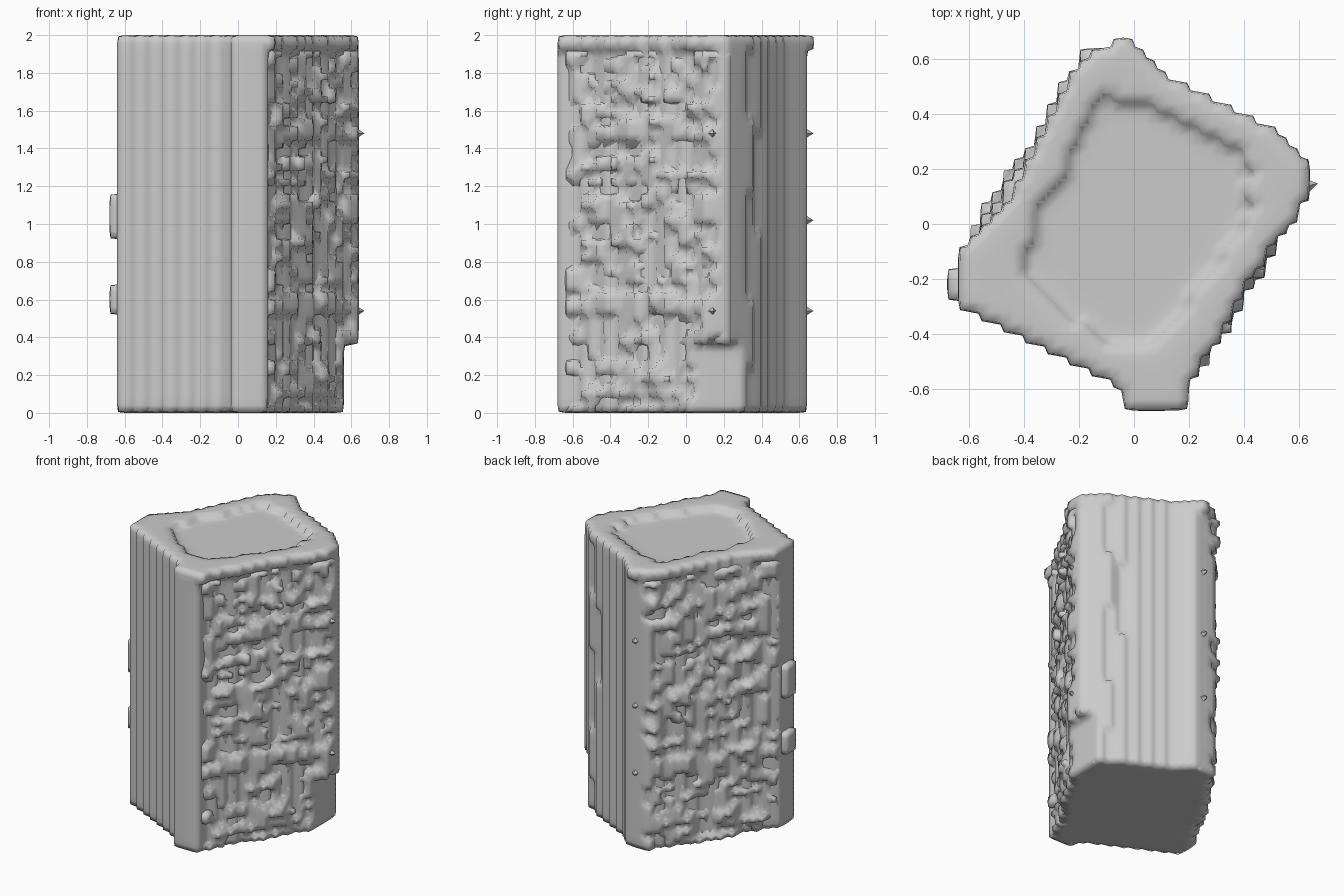
import bpy, bmesh, math
from mathutils import Vector, noise

if "Cube" in bpy.data.objects:
    bpy.data.objects.remove(bpy.data.objects["Cube"], do_unlink=True)

CELL = 0.04
TURN = math.radians(32)
FLOORS = (0.54, 1.02, 1.48)
OUTLINE = [(-.64, -.3), (-.64, -.12), (-.5, .03), (-.41, .17), (-.33, .34), (-.2, .59), (-.1, .64),
           (-.06, .69), (-.02, .67), (.04, .6), (.2, .49), (.43, .39), (.6, .27), (.64, .2),
           (.62, .07), (.54, -.03), (.39, -.26), (.33, -.38), (.2, -.58), (.2, -.69), (-.01, -.69),
           (-.05, -.6), (-.2, -.53), (-.45, -.4), (-.6, -.32)]
INNER = [(-.1, .46), (.03, .45), (.4, .25), (.42, .03), (.28, -.16), (.16, -.33), (.05, -.46),
         (-.15, -.4), (-.3, -.28), (-.42, -.18), (-.35, -.05), (-.36, .06), (-.27, .16), (-.18, .36)]

grey = bpy.data.materials.new("concrete grey")
grey.use_nodes = True
grey.diffuse_color = (0.6, 0.6, 0.6, 1)
grey.node_tree.nodes["Principled BSDF"].inputs["Base Color"].default_value = (0.6, 0.6, 0.6, 1)


def inside(poly, x, y):
    hit = False
    for (ax, ay), (bx, by) in zip(poly, poly[1:] + poly[:1]):
        if (ay > y) != (by > y) and x < ax + (y - ay) * (bx - ax) / (by - ay):
            hit = not hit
    return hit


def turned(x, y):
    """Plan position along the tower's own two axes."""
    c, s = math.cos(TURN), math.sin(TURN)
    return c * x - s * y, s * x + c * y


def rough(a, b, c):
    return noise.noise(Vector((a, b, c)))


def block_part(name, plan, test, smoothing=2):
    """Stack cells where plan(x, y) and test(x, y, z) hold, then soften the skin."""
    cells = set()
    for i in range(-18, 18):
        for j in range(-18, 18):
            x, y = (i + .5) * CELL, (j + .5) * CELL
            if plan(x, y):
                cells.update((i, j, k) for k in range(50) if test(x, y, (k + .5) * CELL))
    bm = bmesh.new()
    verts = {}

    def corner(p):
        if p not in verts:
            verts[p] = bm.verts.new([n * CELL for n in p])
        return verts[p]

    for cell in sorted(cells):
        for axis in range(3):
            for side in (0, 1):
                near = list(cell)
                near[axis] += 2 * side - 1
                if tuple(near) in cells:
                    continue
                ring = []
                for da, db in ((0, 0), (1, 0), (1, 1), (0, 1)):
                    p = list(cell)
                    p[axis] += side
                    p[(axis + 1) % 3] += da
                    p[(axis + 2) % 3] += db
                    ring.append(corner(tuple(p)))
                bm.faces.new(ring if side else ring[::-1])
    mesh = bpy.data.meshes.new(name)
    bm.to_mesh(mesh)
    bm.free()
    mesh.materials.append(grey)
    mesh.shade_smooth()
    obj = bpy.data.objects.new(name, mesh)
    bpy.context.collection.objects.link(obj)
    soften = obj.modifiers.new("soften", 'SMOOTH')
    soften.factor = 0.5
    soften.iterations = smoothing


def footprint(x, y):
    return inside(OUTLINE, x, y)


# Tower body: rim around a shallow sunken roof, corner piers, set-back broad facades
def body(x, y, z):
    u, v = turned(x, y)
    if z > 1.96:
        jag = .03 * rough(x * 15, y * 15, 4)
        return not inside(INNER, x + jag, y - jag)
    if z > 1.92:
        return True
    if (x > .56 and z < .36) or y > .64:
        return False
    pier = (y < -.56 and x < .17) or (x < -.52 and y < -.12)
    seam = .02 * rough(u * 10, z * 1.5, 3)
    return (pier or abs(u) < .445) and v < .55 + seam


block_part("tower_body", footprint, body, smoothing=3)


# Balcony fronts and floor ledges on the two broad facades
def facade(side):
    def plan(x, y):
        u, v = turned(x, y)
        return u * side > .32 and -.55 < v < .52 and abs(x) < .64 and abs(y) < .64

    def test(x, y, z):
        u, v = turned(x, y)
        if x > .56 and z < .36:
            return False
        depth = .455 + .05 * rough(v * 6, z * 14, side * 5) + .04 * rough(v * 18, z * 9, 8)
        if any(abs(z - f) < .04 for f in FLOORS):
            depth = max(depth, .47 + .03 * rough(v * 7, z, 9))
        elif any(0 < z - f < .12 for f in (.14,) + FLOORS):
            depth += .01
        return z < 1.94 and u * side < min(depth, .49)
    return plan, test


block_part("left_balconies", *facade(1))
block_part("right_balconies", *facade(-1))

# Outer ledges at the right corner
block_part("right_corner_ledges", lambda x, y: -.68 < x < -.52 and -.28 < y < -.16,
           lambda x, y, z: .5 < z < .67 or .9 < z < 1.18)

# Small ledge tips at the other corners
for name, cx, cy, levels in (("left_tip", .635, .14, FLOORS[::2]), ("rear_tip", -.05, .64, FLOORS)):
    for n, level in enumerate(levels):
        aim = Vector((cx, cy, 0)).to_track_quat('Z', 'Y').to_euler()
        bpy.ops.mesh.primitive_cone_add(vertices=4, radius1=.045, radius2=0, depth=.07,
                                        location=(cx, cy, level), rotation=aim)
        tip = bpy.context.object
        tip.name = f"{name}_{n + 1}"
        tip.data.materials.append(grey)
